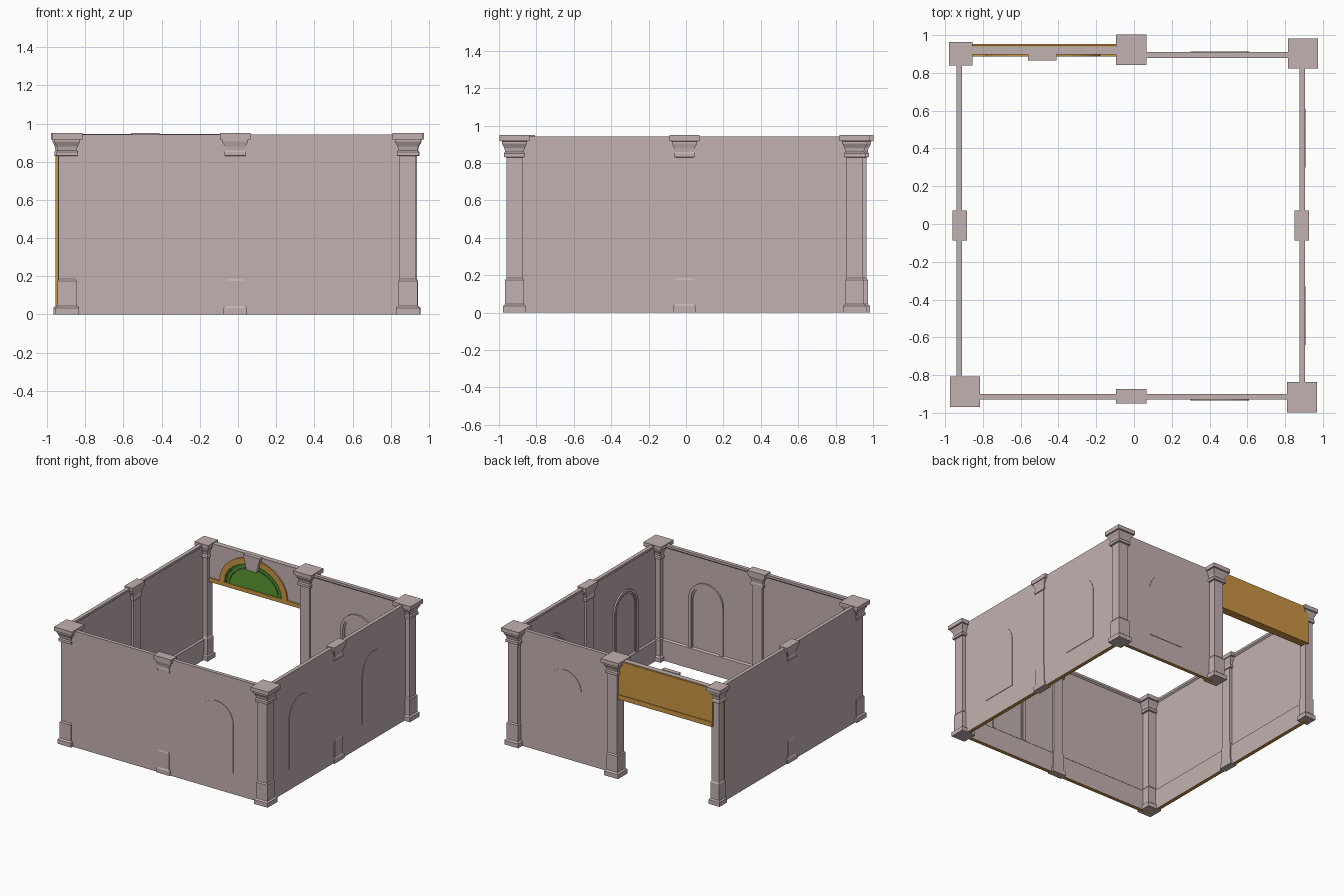
import bpy, bmesh, math
from mathutils import Matrix, Vector

cube = bpy.data.objects.get("Cube")
if cube:
    bpy.data.objects.remove(cube, do_unlink=True)


def material(name, r, g, b):
    m = bpy.data.materials.new(name)
    m.use_nodes = True
    m.diffuse_color = (r, g, b, 1)
    bsdf = next(n for n in m.node_tree.nodes if n.type == 'BSDF_PRINCIPLED')
    bsdf.inputs["Base Color"].default_value = (r, g, b, 1)
    return m


STONE = material("pale_stone", 0.55, 0.44, 0.44)
GOLD = material("gold_timber", 0.60, 0.30, 0.055)
GREEN = material("green_panel", 0.10, 0.31, 0.03)
DARK = material("dark_green_rim", 0.04, 0.14, 0.02)


def finish(name, bm, *mats, rule=None):
    bmesh.ops.recalc_face_normals(bm, faces=bm.faces)
    bm.normal_update()
    if rule:
        for f in bm.faces:
            f.material_index = rule(f)
    me = bpy.data.meshes.new(name)
    bm.to_mesh(me)
    bm.free()
    for m in mats:
        me.materials.append(m)
    ob = bpy.data.objects.new(name, me)
    bpy.context.collection.objects.link(ob)
    return ob


def prism(name, points, start, end, mats, turn=0, rule=None):
    """Extrude a closed outline of 3D points along the vector start to end."""
    bm = bmesh.new()
    start, end = Vector(start), Vector(end)
    a = [bm.verts.new(Vector(p) + start) for p in points]
    b = [bm.verts.new(Vector(p) + end) for p in points]
    bm.faces.new(a)
    bm.faces.new(b)
    for i in range(len(a)):
        j = (i + 1) % len(a)
        bm.faces.new((a[i], a[j], b[j], b[i]))
    bm.transform(Matrix.Rotation(math.radians(turn), 4, 'Z'))
    return finish(name, bm, *mats, rule=rule)


def box(name, x0, x1, y0, y1, z0, z1, mat):
    outline = [(x0, 0, z0), (x1, 0, z0), (x1, 0, z1), (x0, 0, z1)]
    return prism(name, outline, (0, y0, 0), (0, y1, 0), [mat])


def arc(cx, cz, a, b, steps=24):
    """Half ellipse from right to left."""
    ts = [math.pi * i / steps for i in range(steps + 1)]
    return [(cx + a * math.cos(t), 0, cz + b * math.sin(t)) for t in ts]


def arch(cx, foot, spring, r):
    """Round-headed outline standing on foot."""
    return [(cx + r, 0, foot)] + arc(cx, spring, r, r) + [(cx - r, 0, foot)]


# Columns and pilasters: square rings stacked along a profile
PROFILE = [(.062, 0), (.062, .035), (.05, .045), (.05, .175), (.043, .185),
           (.043, .83), (.057, .832), (.057, .852), (.05, .86), (.054, .88),
           (.068, .905), (.068, .916), (.08, .918), (.08, .95)]


def column(name, x, y, sx=1, sy=1):
    bm = bmesh.new()
    rings = []
    for h, z in PROFILE:
        rings.append([bm.verts.new((x + i * h * sx, y + j * h * sy, z))
                      for i, j in ((-1, -1), (1, -1), (1, 1), (-1, 1))])
    for lo, hi in zip(rings, rings[1:]):
        for i in range(4):
            j = (i + 1) % 4
            bm.faces.new((lo[i], lo[j], hi[j], hi[i]))
    bm.faces.new(rings[0])
    bm.faces.new(rings[-1])
    finish(name, bm, STONE)


column("front_right_column", -.895, -.888)
column("front_left_column", .89, -.917)
column("back_left_column", .894, .902)
column("back_middle_column", -.015, .922)
column("back_right_column", -.918, .902, .78, .78)
column("front_pilaster", -.015, -.912, 1, .47)
column("left_pilaster", .888, -.008, .47, 1)
column("right_pilaster", -.922, -.008, .47, 1)


# Walls: section with dado and top rail inside, plus arched niches
def wall(name, turn, d, u0, u1, niches=()):
    inner, recess = -d + .03, -d + .018
    section = [(0, -d, 0), (0, inner, 0), (0, inner, .165), (0, recess, .175),
               (0, recess, .915), (0, inner, .925), (0, inner, .943), (0, -d, .943)]
    prism(name, section, (u0, 0, 0), (u1, 0, 0), [STONE, GOLD], turn,
          lambda f: int(f.normal.z < -.9 and f.calc_center_median().z < .01))
    for i, u in enumerate(niches):
        tag = f"{name}_niche_{i + 1}"
        outer = arch(u, .17, .565, .155)
        prism(tag + "_panel", outer, (0, -d - .004, 0), (0, -d + .01, 0), [STONE], turn)
        for part, big, small, depth in (("frame", .155, .132, .03), ("bead", .132, .12, .024)):
            ring = arch(u, .17, .565, big) + arch(u, .17, .565, small)[::-1]
            prism(f"{tag}_{part}", ring, (0, -d + .01, 0), (0, -d + depth, 0), [STONE], turn)


wall("front_wall", 0, .93, -.94, .89, [.455])
wall("left_wall", 90, .905, -.92, .9, [-.485, .455])
wall("back_wall", 180, .91, -.89, .015, [-.455])
wall("right_wall", -90, .94, -.9, .93)

# Doorway lintel with gold back panel and foot moulding
X0, X1, CX, FOOT = -.9, -.05, -.485, .64
box("lintel", X0, X1, .897, .94, FOOT, .945, STONE)
box("lintel_back_panel", X0, X1, .94, .948, FOOT, .94, GOLD)
box("lintel_soffit", X0, X1, .892, .95, FOOT - .008, FOOT, GOLD)
box("lintel_back_moulding", X0, X1, .948, .954, FOOT - .008, FOOT + .03, GOLD)
box("lintel_front_moulding", X0, X1, .888, .897, FOOT - .008, FOOT + .025, GOLD)
box("jamb_strip", -.956, -.938, .862, .872, 0, .84, GOLD)

# Lunette: gold arch, dark rim and green field
SPRING = FOOT + .025


def lunette_ring(name, a, b, t, front, mat):
    ring = arc(CX, SPRING, a, b) + arc(CX, SPRING, a - t, b - t)[::-1]
    prism(name, ring, (0, front, 0), (0, .9, 0), [mat])


lunette_ring("lunette_gold_arch", .305, .255, .045, .886, GOLD)
lunette_ring("lunette_rim", .26, .21, .018, .891, DARK)
lunette_ring("lunette_inner_bead", .225, .175, .012, .891, DARK)
prism("lunette_field", arc(CX, SPRING, .25, .2), (0, .894, 0), (0, .9, 0), [GREEN])

# Keystone
key = [(CX - .045, 0, .83), (CX + .045, 0, .83), (CX + .075, 0, .95), (CX - .075, 0, .95)]
prism("keystone", key, (0, .865, 0), (0, .9, 0), [STONE])
